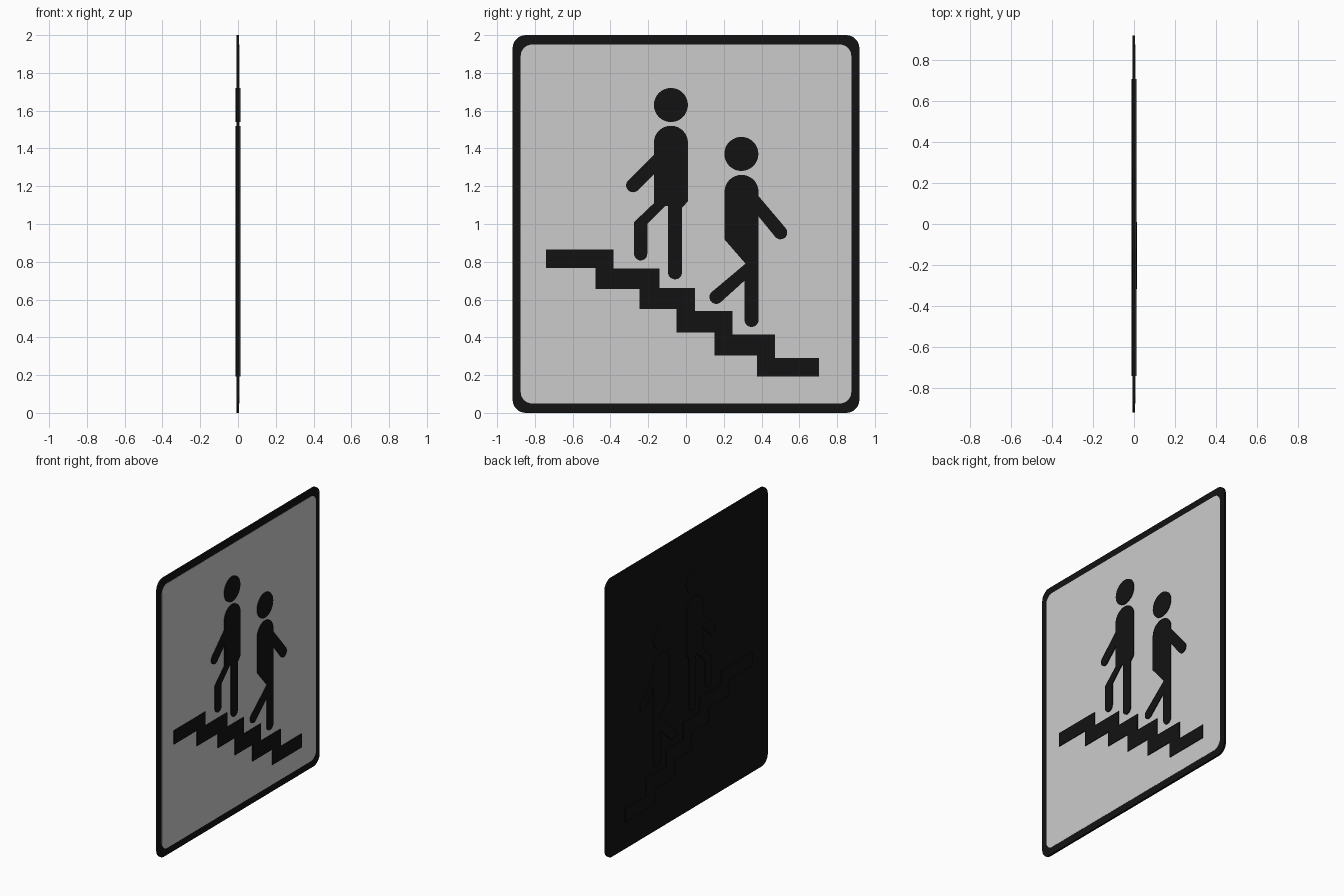
import bpy, bmesh
from math import sin, cos, radians

black = bpy.data.materials.new("black_paint")
black.diffuse_color = (0.006, 0.006, 0.006, 1)


def arc(y, z, r, a0, a1, n=16):
    """Points along an arc in the y-z plane, angles in degrees."""
    return [(y + r * cos(radians(a0 + (a1 - a0) * i / n)),
             z + r * sin(radians(a0 + (a1 - a0) * i / n))) for i in range(n + 1)]


def rounded(y0, y1, z0, z1, r):
    return (arc(y1 - r, z1 - r, r, 0, 90, 8) + arc(y0 + r, z1 - r, r, 90, 180, 8)
            + arc(y0 + r, z0 + r, r, 180, 270, 8) + arc(y1 - r, z0 + r, r, 270, 360, 8))


def slab(name, outline, x0, x1, mat=None):
    """Extrude a y-z outline from x0 to x1."""
    bm = bmesh.new()
    face = bm.faces.new([bm.verts.new((x0, y, z)) for y, z in outline])
    ext = bmesh.ops.extrude_face_region(bm, geom=[face])["geom"]
    bmesh.ops.translate(bm, vec=(x1 - x0, 0, 0),
                        verts=[v for v in ext if isinstance(v, bmesh.types.BMVert)])
    bmesh.ops.recalc_face_normals(bm, faces=bm.faces)
    mesh = bpy.data.meshes.new(name)
    bm.to_mesh(mesh)
    bm.free()
    ob = bpy.data.objects.new(name, mesh)
    bpy.context.collection.objects.link(ob)
    if mat:
        mesh.materials.append(mat)
    return ob


# Sign board and its inset light panel on the +x face
slab("sign_board", rounded(-0.918, 0.918, 0, 2, 0.07), -0.007, 0.006, black)
slab("light_panel", rounded(-0.875, 0.875, 0.05, 1.95, 0.06), 0.0, 0.0075)

# Staircase band
slab("stairs", [
    (-0.74, 0.865), (-0.385, 0.865), (-0.385, 0.765), (-0.14, 0.765), (-0.14, 0.66),
    (0.048, 0.66), (0.048, 0.54), (0.245, 0.54), (0.245, 0.415), (0.47, 0.415),
    (0.47, 0.29), (0.705, 0.29), (0.705, 0.193), (0.375, 0.193), (0.375, 0.305),
    (0.15, 0.305), (0.15, 0.425), (-0.05, 0.425), (-0.05, 0.55), (-0.245, 0.55),
    (-0.245, 0.655), (-0.48, 0.655), (-0.48, 0.767), (-0.74, 0.767)], -0.013, 0.013, black)

# Heads
for name, y, z in (("upper_head", -0.08, 1.63), ("lower_head", 0.293, 1.371)):
    slab(name, arc(y, z, 0.09, 0, 360, 48)[:-1], -0.012, 0.012, black)

# Upper walker: shoulders, arm, bent leg, straight leg
slab("upper_walker",
     arc(-0.08, 1.43, 0.09, 0, 180, 24) + [(-0.17, 1.367)]
     + arc(-0.28, 1.205, 0.037, 135, 315)
     + [(-0.17, 1.263), (-0.17, 1.11), (-0.275, 1.01)]
     + arc(-0.24, 0.842, 0.035, 180, 360)
     + [(-0.205, 1.0), (-0.11, 1.095), (-0.095, 1.095)]
     + arc(-0.058, 0.744, 0.037, 180, 360)
     + [(-0.021, 1.085), (0.01, 1.12)], -0.013, 0.014, black)

# Lower walker: shoulders, trailing leg, straight leg, arm
slab("lower_walker",
     arc(0.294, 1.17, 0.09, 0, 180, 24) + [(0.204, 0.918), (0.315, 0.79)]
     + arc(0.16, 0.613, 0.036, 130, 310) + [(0.31, 0.70)]
     + arc(0.347, 0.492, 0.037, 180, 360) + [(0.384, 1.04)]
     + arc(0.5, 0.955, 0.036, 220, 400) + [(0.384, 1.148)], -0.013, 0.013, black)
